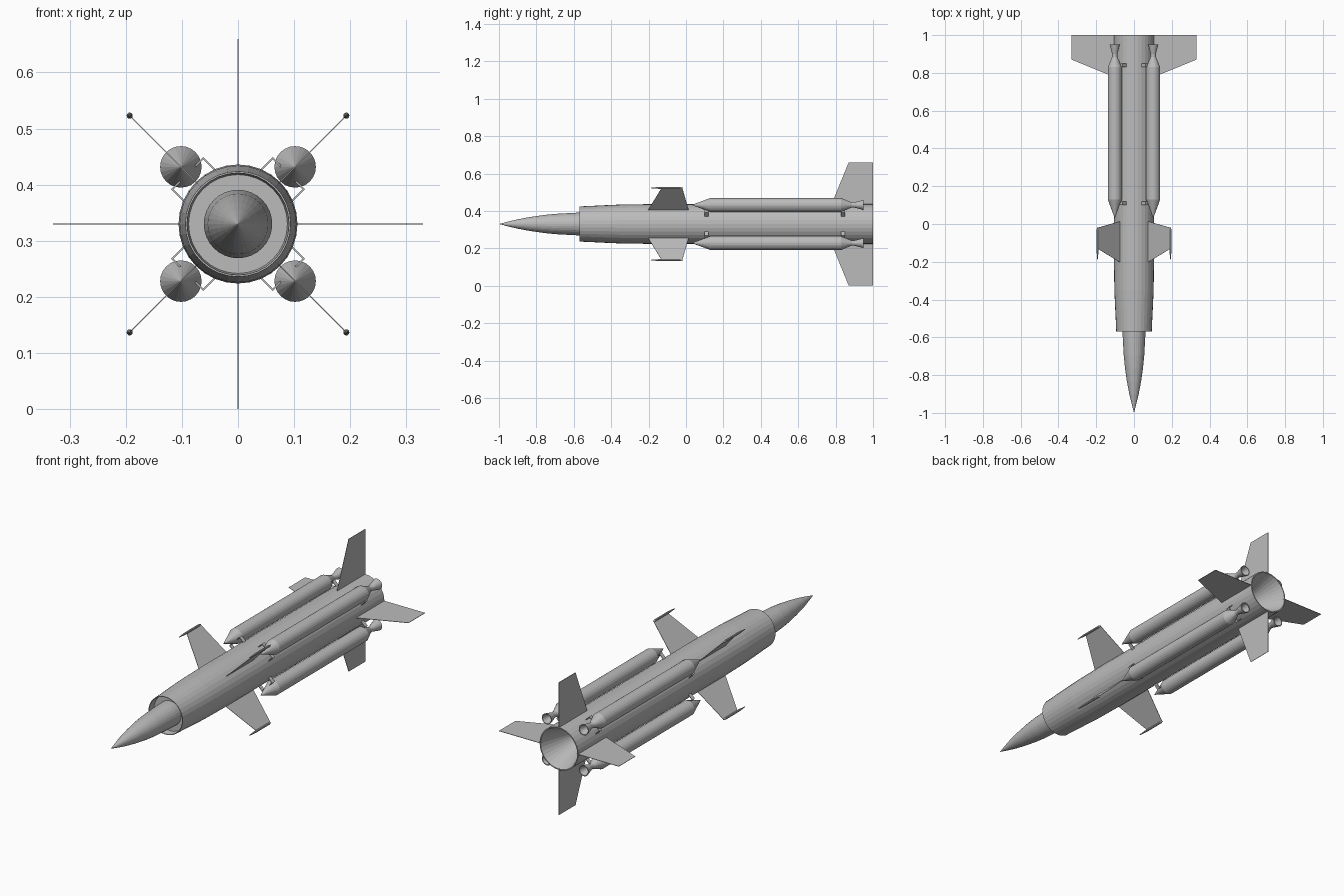
import bpy, bmesh, math
from mathutils import Vector

if "Cube" in bpy.data.objects:
    bpy.data.objects.remove(bpy.data.objects["Cube"])

CZ = 0.33          # height of the long axis
R = 0.106          # main body radius

grey = bpy.data.materials.new("light grey")
grey.diffuse_color = (0.5, 0.5, 0.5, 1)
grey.use_nodes = True
grey.node_tree.nodes["Principled BSDF"].inputs["Base Color"].default_value = grey.diffuse_color


def finish(name, bm):
    bmesh.ops.remove_doubles(bm, verts=bm.verts, dist=1e-6)
    bmesh.ops.recalc_face_normals(bm, faces=bm.faces)
    me = bpy.data.meshes.new(name)
    bm.to_mesh(me)
    bm.free()
    me.materials.append(grey)
    ob = bpy.data.objects.new(name, me)
    bpy.context.collection.objects.link(ob)
    return ob


def lathe(name, profile, sides, cx=0.0, cz=CZ):
    """Revolve (y, radius) points about an axis parallel to y."""
    bm = bmesh.new()
    rings = []
    for y, r in profile:
        if r == 0:
            rings.append([bm.verts.new((cx, y, cz))])
        else:
            rings.append([bm.verts.new((cx + r * math.cos(a), y, cz + r * math.sin(a)))
                          for a in (2 * math.pi * i / sides for i in range(sides))])
    for a, b in zip(rings, rings[1:]):
        for i in range(sides):
            j = (i + 1) % sides
            if len(a) == 1:
                bm.faces.new((a[0], b[i], b[j]))
            elif len(b) == 1:
                bm.faces.new((a[i], a[j], b[0]))
            else:
                bm.faces.new((a[i], a[j], b[j], b[i]))
    return finish(name, bm)


def plate(name, outline, thick, angle, offset=0.0):
    """Thin plate from (radial, y) points, turned about the long axis."""
    u = Vector((math.cos(angle), 0, math.sin(angle)))
    t = Vector((-math.sin(angle), 0, math.cos(angle)))
    base = Vector((0, 0, CZ))
    bm = bmesh.new()
    lo, hi = [[bm.verts.new(base + u * r + t * (offset + s * thick / 2) + Vector((0, y, 0)))
               for r, y in outline] for s in (-1, 1)]
    bm.faces.new(lo)
    bm.faces.new(hi)
    n = len(outline)
    for i in range(n):
        j = (i + 1) % n
        bm.faces.new((lo[i], lo[j], hi[j], hi[i]))
    return finish(name, bm)


# Pointed nose spike running into the intake
lathe("nose_cone", [(-1, 0), (-0.95, 0.013), (-0.9, 0.025), (-0.83, 0.038), (-0.76, 0.048),
                    (-0.7, 0.054), (-0.63, 0.058), (-0.57, 0.061), (-0.5, 0.061), (-0.5, 0)], 32)

# Main tube with recessed intake ring in front and hollow exhaust cone behind
lathe("main_body", [(-0.535, 0), (-0.535, 0.088), (-0.57, 0.091), (-0.57, 0.094), (-0.5, 0.097),
                    (-0.44, 0.1), (-0.35, 0.104), (-0.2, R), (0.4, R), (1, R),
                    (1, 0.101), (0.8, 0.03), (0.8, 0)], 32)

# Four large tail fins
for i in range(4):
    plate(f"tail_fin_{i + 1}", [(0.098, 0.775), (0.33, 0.87), (0.33, 1.0), (0.098, 1.0)],
          0.002, i * math.pi / 2)

for i in range(4):
    ang = math.pi / 4 + i * math.pi / 2
    c, s = math.cos(ang), math.sin(ang)

    # Diagonal mid wing with a spike at its tip
    plate(f"mid_wing_{i + 1}", [(0.1, -0.205), (0.273, -0.13), (0.273, -0.02), (0.1, 0.015)],
          0.002, ang)
    lathe(f"wing_tip_spike_{i + 1}", [(-0.19, 0), (-0.185, 0.002), (-0.14, 0.0055),
                                      (-0.03, 0.0055), (-0.015, 0)], 10,
          0.273 * c, CZ + 0.273 * s)

    # Strap-on booster with cone nose and flared hollow nozzle
    lathe(f"booster_{i + 1}", [(0.03, 0), (0.13, 0.037), (0.83, 0.037), (0.885, 0.014),
                               (0.9, 0.014), (0.95, 0.027), (0.95, 0.023), (0.9, 0.01),
                               (0.9, 0)], 24, 0.144 * c, CZ + 0.144 * s)

    # Bent brackets holding the booster at both ends
    for end, y in (("front", 0.1), ("rear", 0.83)):
        for side in (-1, 1):
            tag = f"{end}_bracket_{i + 1}_{'left' if side < 0 else 'right'}"
            plate(tag + "_post", [(0.09, y), (0.128, y), (0.128, y + 0.02), (0.09, y + 0.02)],
                  0.003, ang, side * 0.039)
            plate(tag + "_arm", [(0.125, y), (0.128, y), (0.128, y + 0.02), (0.125, y + 0.02)],
                  0.024, ang, side * 0.0285)
